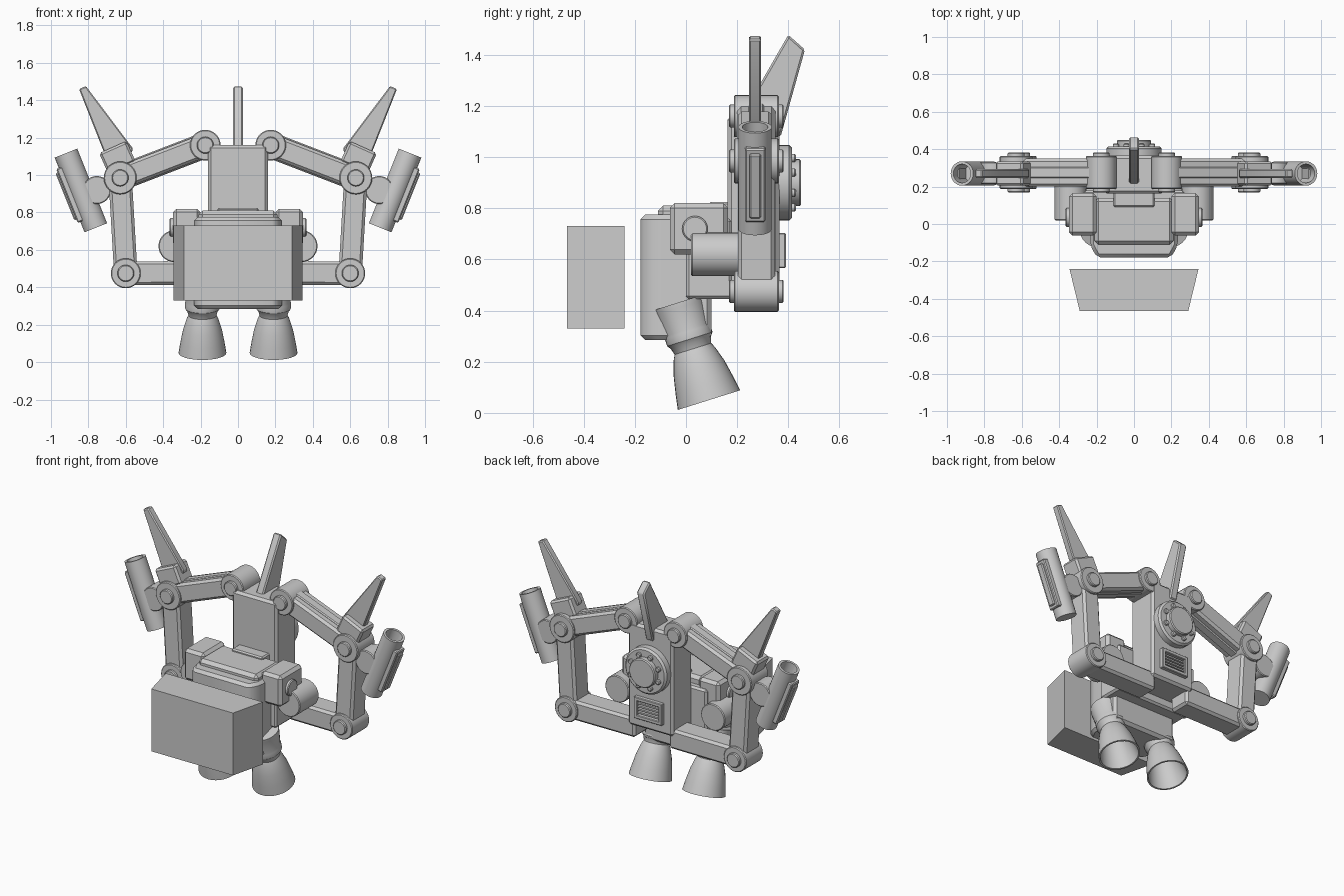
import bpy, bmesh, math
from mathutils import Matrix, Vector

cube = bpy.data.objects.get("Cube")
if cube:
    bpy.data.objects.remove(cube, do_unlink=True)

GREY = (0.6, 0.6, 0.6, 1)
grey = bpy.data.materials.new("light_grey")
grey.use_nodes = True
grey.diffuse_color = GREY
for node in grey.node_tree.nodes:
    if node.type == 'BSDF_PRINCIPLED':
        node.inputs["Base Color"].default_value = GREY


def finish(name, bm, matrix=None, bevel=0.0):
    """Bevel, place and link one part."""
    bmesh.ops.recalc_face_normals(bm, faces=bm.faces)
    if bevel:
        bmesh.ops.bevel(bm, geom=bm.edges[:], offset=bevel, segments=1,
                        profile=0.5, affect='EDGES')
    if matrix:
        bm.transform(matrix)
    mesh = bpy.data.meshes.new(name)
    bm.to_mesh(mesh)
    bm.free()
    mesh.materials.append(grey)
    obj = bpy.data.objects.new(name, mesh)
    bpy.context.collection.objects.link(obj)
    bpy.ops.object.select_all(action='DESELECT')
    obj.select_set(True)
    bpy.context.view_layer.objects.active = obj
    bpy.ops.object.shade_smooth_by_angle(angle=math.radians(32))
    return obj


def block(name, centre, size, bevel=0.012, tilt=0.0):
    """Box, optionally tilted about y."""
    bm = bmesh.new()
    bmesh.ops.create_cube(bm, size=1)
    bm.transform(Matrix.Diagonal((*size, 1)))
    return finish(name, bm, Matrix.Translation(centre) @ Matrix.Rotation(tilt, 4, 'Y'), bevel)


def span(name, x, y, z, bevel=0.012):
    """Box given by its ranges."""
    lo, hi = Vector((x[0], y[0], z[0])), Vector((x[1], y[1], z[1]))
    size = Vector(abs(v) for v in hi - lo)
    return block(name, (lo + hi) / 2, size, bevel)


def beam(name, a, b, thick, depth, offset=0.0, bevel=0.015):
    """Bar in the xz plane from a to b."""
    d = Vector((b[0] - a[0], 0, b[1] - a[1]))
    mid = Vector(((a[0] + b[0]) / 2, ARM_Y + offset, (a[1] + b[1]) / 2))
    return block(name, mid, (d.length, depth, thick), bevel, -math.atan2(d.z, d.x))


def prism(name, points, place, start, end, bevel=0.0):
    """Extrude a flat outline; place maps (u, v, depth) to a position."""
    bm = bmesh.new()
    face = bm.faces.new([bm.verts.new(place(u, v, start)) for u, v in points])
    ext = bmesh.ops.extrude_face_region(bm, geom=[face])
    shift = Vector(place(0, 0, end)) - Vector(place(0, 0, start))
    bmesh.ops.translate(bm, vec=shift,
                        verts=[v for v in ext["geom"] if isinstance(v, bmesh.types.BMVert)])
    return finish(name, bm, None, bevel)


def lathe(name, profile, matrix, sides=32):
    """Revolve (radius, height) points about z."""
    bm = bmesh.new()
    verts = [bm.verts.new((r, 0, h)) for r, h in profile]
    edges = [bm.edges.new(pair) for pair in zip(verts, verts[1:])]
    bmesh.ops.spin(bm, geom=verts + edges, cent=(0, 0, 0), axis=(0, 0, 1),
                   angle=math.tau, steps=sides, use_duplicate=False)
    bmesh.ops.remove_doubles(bm, verts=bm.verts, dist=0.0001)
    return finish(name, bm, matrix)


def disc_y(name, x, z, r, y0, y1, rim=0.005):
    """Solid cylinder along y with a softened rim."""
    h = y1 - y0
    profile = [(0, 0), (r - rim, 0), (r, rim), (r, h - rim), (r - rim, h), (0, h)]
    turn = Matrix.Rotation(-math.pi / 2, 4, 'X')
    return lathe(name, profile, Matrix.Translation((x, y0, z)) @ turn)


def on_plan(u, v, d):
    return (u, v, d)


def on_side(u, v, d):
    return (d, u, v)


def on_front(u, v, d):
    return (u, d, v)


ARM_Y = 0.275

# Front block
prism("front_block", [(-0.345, -0.24), (0.345, -0.24), (0.29, -0.465), (-0.29, -0.465)],
      on_plan, 0.33, 0.73)

# Body
prism("body", [(-0.2, -0.178), (0.2, -0.178), (0.235, -0.11), (0.235, 0.1),
               (-0.235, 0.1), (-0.235, -0.11)], on_plan, 0.285, 0.775, 0.018)
span("body_top", (-0.21, 0.21), (-0.11, 0.14), (0.7, 0.81), 0.02)
span("body_rear", (-0.27, 0.27), (0, 0.18), (0.445, 0.76))
span("top_hatch", (-0.11, 0.11), (0.09, 0.17), (0.78, 0.825), 0.008)

# Spine with round hub and vent on its back
span("spine", (-0.16, 0.16), (0.162, 0.365), (0.5, 1.16), 0.015)
disc_y("back_disc", 0, 0.9, 0.148, 0.35, 0.415, 0.012)
disc_y("back_hub", 0, 0.9, 0.092, 0.4, 0.45, 0.006)
for i in range(8):
    a = math.tau * (i + 0.5) / 8
    disc_y(f"hub_bolt_{i}", 0.105 * math.cos(a), 0.9 + 0.105 * math.sin(a), 0.016, 0.4, 0.43)
for z in (0.578, 0.692):
    span("vent_frame", (-0.1, 0.1), (0.35, 0.39), (z - 0.012, z + 0.012), 0.004)
for x in (-0.088, 0.088):
    span("vent_frame_side", (x - 0.012, x + 0.012), (0.35, 0.39), (0.566, 0.704), 0.004)
for i in range(4):
    z = 0.605 + i * 0.02
    span("vent_slat", (-0.085, 0.085), (0.35, 0.382), (z - 0.005, z + 0.005), 0)

# Centre fin
prism("centre_fin", [(0.2, 1.13), (0.4, 1.478), (0.465, 1.42), (0.37, 1.08), (0.22, 1.08)],
      on_side, -0.027, 0.027, 0.008)

for s, side in ((1, "left"), (-1, "right")):
    shoulder, elbow, wrist = (s * 0.175, 1.16), (s * 0.63, 0.985), (s * 0.6, 0.475)

    # Side pod, cap and tank
    span(side + "_pod", (s * 0.2, s * 0.347), (-0.062, 0.165), (0.62, 0.82), 0.018)
    cap = Matrix.Translation((s * 0.3, 0.035, 0.72)) @ Matrix.Rotation(s * math.pi / 2, 4, 'Y')
    lathe(side + "_pod_cap", [(0, 0), (0.05, 0), (0.05, 0.06), (0.045, 0.065), (0, 0.065)], cap)
    disc_y(side + "_tank", s * 0.34, 0.62, 0.085, 0.02, 0.215)

    # Arm joints with raised hubs
    for label, (x, z), r in (("shoulder", shoulder, 0.082), ("elbow", elbow, 0.088),
                             ("wrist", wrist, 0.08)):
        disc_y(f"{side}_{label}", x, z, r, 0.187, 0.363)
        disc_y(f"{side}_{label}_hub", x, z, 0.045, 0.168, 0.382)

    # Arm bars, with strips along the upper one
    beam(side + "_upper_arm", shoulder, elbow, 0.122, 0.15)
    beam(side + "_upper_arm_strip", shoulder, elbow, 0.138, 0.06, bevel=0.006)
    beam(side + "_forearm", elbow, wrist, 0.125, 0.145)
    beam(side + "_lower_arm", (s * 0.12, 0.477), wrist, 0.127, 0.15)

    # Elbow fin in its socket
    block(side + "_fin_socket", (s * 0.645, 0.27, 1.095), (0.16, 0.13, 0.12), 0.012, s * 0.42)
    prism(side + "_fin", [(s * 0.56, 1.14), (s * 0.813, 1.476), (s * 0.85, 1.46),
                          (s * 0.7, 1.08), (s * 0.6, 1.06)], on_front, 0.247, 0.293, 0.006)

    # Tube launcher with an open muzzle, outer rail and pivot
    tilt = s * 0.38
    base = Matrix.Translation((s * 0.84, 0.27, 0.918)) @ Matrix.Rotation(tilt, 4, 'Y')
    lathe(side + "_tube", [(0, -0.215), (0.065, -0.215), (0.065, 0.215), (0.05, 0.215),
                           (0.048, 0.06), (0, 0.06)], base)
    for label, out, w, h in (("rail", 0.06, 0.08, 0.31), ("rail_plate", 0.072, 0.045, 0.27)):
        block(f"{side}_tube_{label}", base @ Vector((s * out, 0, 0)), (0.04, w, h), 0.006, tilt)
    disc_y(side + "_tube_pivot", s * 0.755, 0.92, 0.075, 0.215, 0.33)

    # Thruster: collar, rings and hollow bell, tipped backward
    tip = Matrix.Translation((s * 0.19, 0.09, 0.05)) @ Matrix.Rotation(0.305, 4, 'X')
    lathe(side + "_thruster", [(0, 0.4), (0.1, 0.4), (0.1, 0.38), (0.09, 0.29), (0.093, 0.28),
                               (0.093, 0.25), (0.082, 0.235), (0.075, 0.21), (0.085, 0.19),
                               (0.104, 0.13), (0.118, 0.06), (0.128, 0), (0.118, 0),
                               (0.108, 0.06), (0.09, 0.14), (0.06, 0.2), (0, 0.2)], tip)
